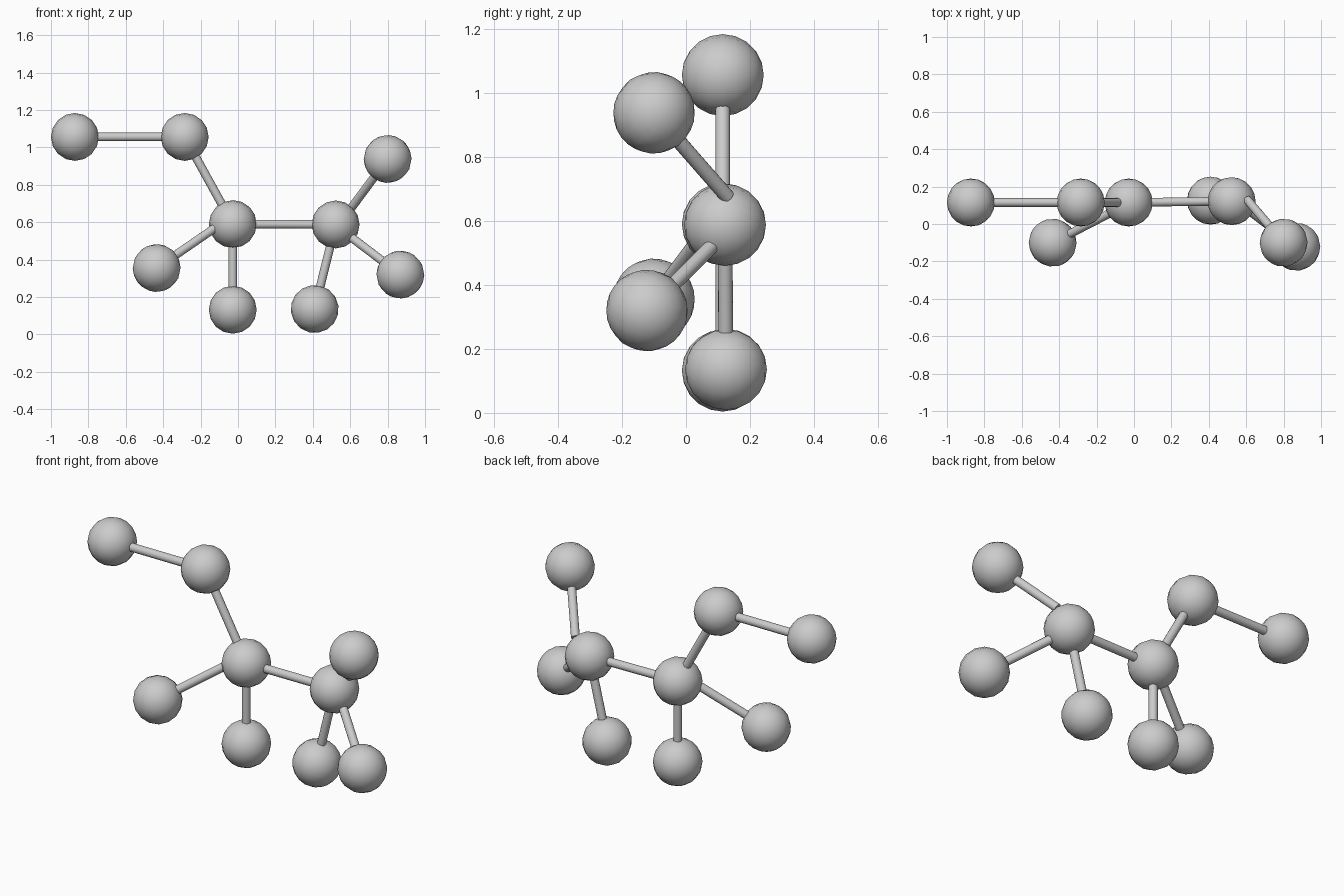
import bpy
from math import radians
from mathutils import Vector

if "Cube" in bpy.data.objects:
    bpy.data.objects.remove(bpy.data.objects["Cube"])

ATOM_R = 0.128
BOND_R = 0.023


def smooth(obj):
    bpy.ops.object.shade_smooth_by_angle(angle=radians(50))


def atom(name, pos, tilt=(90, 0, 0)):
    bpy.ops.mesh.primitive_uv_sphere_add(
        segments=16, ring_count=10, radius=ATOM_R, location=pos,
        rotation=[radians(a) for a in tilt])
    bpy.context.object.name = name
    smooth(bpy.context.object)


def bond(name, a, b):
    a, b = Vector(a), Vector(b)
    d = b - a
    bpy.ops.mesh.primitive_cylinder_add(
        vertices=16, radius=BOND_R, depth=d.length, location=(a + b) / 2,
        rotation=d.to_track_quat('Z', 'Y').to_euler())
    bpy.context.object.name = name
    smooth(bpy.context.object)


# Ball positions
oxygen = (-0.285, 0.115, 1.056)
carbon_1 = (-0.028, 0.115, 0.59)
carbon_2 = (0.522, 0.122, 0.588)
h_oxygen = (-0.872, 0.115, 1.056)
h1_side = (-0.435, -0.10, 0.355)
h1_low = (-0.028, 0.115, 0.132)
h2_low = (0.41, 0.125, 0.136)
h2_front = (0.868, -0.122, 0.32)
h2_top = (0.80, -0.10, 0.938)

# Balls
atom("oxygen_ball", oxygen)
atom("carbon_ball_1", carbon_1)
atom("carbon_ball_2", carbon_2)
atom("hydrogen_ball_end", h_oxygen)
atom("hydrogen_ball_side", h1_side, (60, 0, 40))
atom("hydrogen_ball_low_1", h1_low)
atom("hydrogen_ball_low_2", h2_low, (90, 14, 0))
atom("hydrogen_ball_front", h2_front, (60, 0, -40))
atom("hydrogen_ball_top", h2_top, (120, 0, -40))

# Sticks; the three forward ones meet the carbon near its surface
bond("stick_end", h_oxygen, oxygen)
bond("stick_oxygen", oxygen, carbon_1)
bond("stick_middle", carbon_1, carbon_2)
bond("stick_low_1", carbon_1, h1_low)
bond("stick_low_2", carbon_2, h2_low)
bond("stick_side", h1_side, (-0.115, 0.065, 0.575))
bond("stick_front", h2_front, (0.585, 0.095, 0.535))
bond("stick_top", h2_top, (0.605, 0.13, 0.675))
